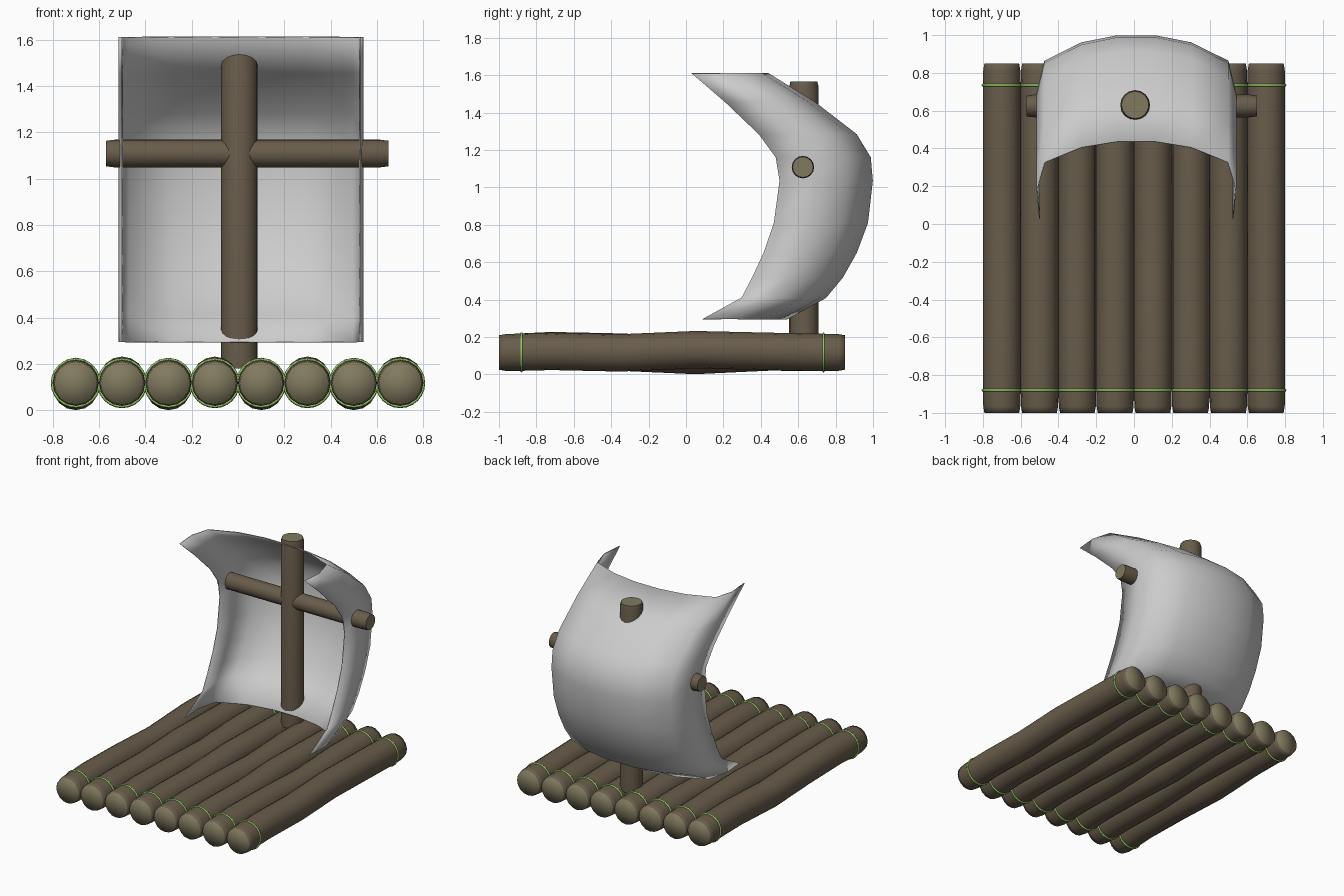
import bpy, bmesh
from math import sin, cos, pi, radians

if "Cube" in bpy.data.objects:
    bpy.data.objects.remove(bpy.data.objects["Cube"])


def material(name, rgb):
    m = bpy.data.materials.new(name)
    m.diffuse_color = (*rgb, 1)
    m.use_nodes = True
    m.node_tree.nodes["Principled BSDF"].inputs["Base Color"].default_value = m.diffuse_color
    return m


bark = material("bark", (0.14, 0.108, 0.07))
cut_wood = material("cut_wood", (0.22, 0.195, 0.115))
vine = material("vine", (0.30, 0.62, 0.13))


def finish(bm, name, mats, angle=None):
    bmesh.ops.recalc_face_normals(bm, faces=bm.faces)
    me = bpy.data.meshes.new(name)
    bm.to_mesh(me)
    bm.free()
    for m in mats:
        me.materials.append(m)
    ob = bpy.data.objects.new(name, me)
    bpy.context.collection.objects.link(ob)
    me.shade_smooth()
    if angle:
        me.set_sharp_from_angle(angle=radians(angle))
    return ob


def pole(name, axis, centre, stations, angle=None, sides=16):
    """Round timber: stations are (position along axis, radius, lift)."""
    bm = bmesh.new()
    cx, cy, cz = centre
    place = {"x": lambda t, u, v: (t, cy + u, cz + v),
             "y": lambda t, u, v: (cx + u, t, cz + v),
             "z": lambda t, u, v: (cx + u, cy + v, t)}[axis]
    rings = [[bm.verts.new(place(t, r * cos(2 * pi * i / sides),
                                 r * sin(2 * pi * i / sides) + lift))
              for i in range(sides)] for t, r, lift in stations]
    for a, b in zip(rings, rings[1:]):
        for i in range(sides):
            j = (i + 1) % sides
            bm.faces.new((a[i], a[j], b[j], b[i]))
    # cut ends as fans around a centre point
    for ring, (t, r, lift) in ((rings[0], stations[0]), (rings[-1], stations[-1])):
        tip = bm.verts.new(place(t, 0, lift))
        for i in range(sides):
            bm.faces.new((ring[i], ring[(i + 1) % sides], tip)).material_index = 1
    return finish(bm, name, (bark, cut_wood), angle)


def binding(name, x, y, z, r=0.1005, tube=0.007, sides=24):
    bm = bmesh.new()
    rings = [[bm.verts.new((x + (r + tube * cos(b)) * cos(a), y + tube * sin(b),
                            z + (r + tube * cos(b)) * sin(a)))
              for b in [2 * pi * k / 6 for k in range(6)]]
             for a in [2 * pi * i / sides for i in range(sides)]]
    for i in range(sides):
        p, q = rings[i], rings[(i + 1) % sides]
        for k in range(6):
            m = (k + 1) % 6
            bm.faces.new((p[k], p[m], q[m], q[k]))
    finish(bm, name, (vine,))


# Deck logs, alternately bowed up and down
bow_up = [0, 0, 0.002, 0.006, -0.002, 0.015, 0.006, 0, 0, 0]
bow_down = [0, 0, 0.002, 0.010, 0.002, -0.016, 0.003, 0, 0, 0]
ys = [-1, -0.965, -0.88, -0.72, -0.35, 0.05, 0.45, 0.735, 0.815, 0.85]
rs = [0.092, 0.098] + [0.1] * 6 + [0.098, 0.092]
for n in range(8):
    x = -0.7 + 0.2 * n
    lifts = bow_up if n % 2 else bow_down
    pole(f"log_{n + 1}", "y", (x, 0, 0.117), list(zip(ys, rs, lifts)))
    binding(f"front_binding_{n + 1}", x, -0.88, 0.118)
    binding(f"back_binding_{n + 1}", x, 0.735, 0.117)

# Mast and yard
pole("mast", "z", (0.006, 0.63, 0),
     [(0.18, 0.079, 0), (1.535, 0.079, 0), (1.565, 0.072, 0)], 40)
pole("yard", "x", (0, 0.625, 1.108),
     [(-0.57, 0.055, 0), (-0.53, 0.06, 0), (0.61, 0.06, 0), (0.65, 0.055, 0)], 40)

# Billowing sail: rows are (z, middle y, edge y), columns are (half x, depth share)
rows = [(1.61, 0.436, 0.03), (1.455, 0.687, 0.21), (1.283, 0.91, 0.39),
        (1.16, 0.985, 0.48), (1.035, 0.996, 0.50), (0.81, 0.97, 0.47),
        (0.65, 0.91, 0.415), (0.52, 0.837, 0.355), (0.41, 0.746, 0.297),
        (0.295, 0.537, 0.088)]
half = [(0.1, 0), (0.29, 0.075), (0.485, 0.27), (0.526, 0.61), (0.512, 1)]
columns = [(-x, d) for x, d in reversed(half)] + half
bm = bmesh.new()
grid = [[bm.verts.new((0.0125 + x, mid + (edge - mid) * d, z)) for x, d in columns]
        for z, mid, edge in rows]
for a, b in zip(grid, grid[1:]):
    for i in range(len(columns) - 1):
        bm.faces.new((a[i], a[i + 1], b[i + 1], b[i]))
sail = finish(bm, "sail", ())
cloth = sail.modifiers.new("cloth_thickness", "SOLIDIFY")
cloth.thickness = 0.006
cloth.offset = 0
